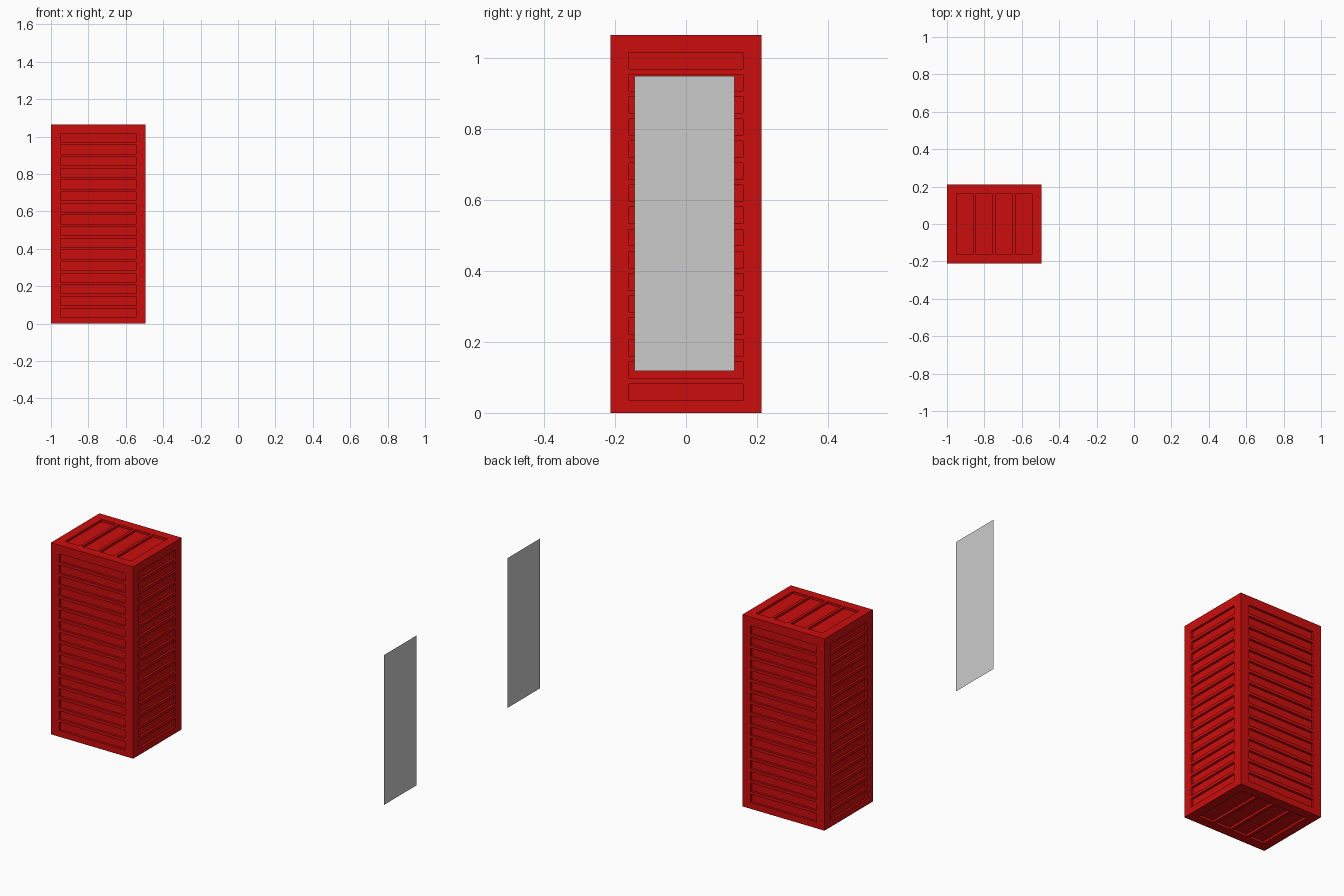
import bpy, bmesh
from mathutils import Vector

if "Cube" in bpy.data.objects:
    bpy.data.objects.remove(bpy.data.objects["Cube"])

X0, X1, Y, H = -1.0, -0.495, 0.2125, 1.065
DEPTH = 0.012


def strips(start, end, count, gap, length):
    """Break points along one edge: margin, strip, gap, strip, ..., margin."""
    size = (end - start - gap * (count - 1)) / count
    pts = [0.0]
    for i in range(count):
        a = start + i * (size + gap)
        pts += [a, a + size]
    return pts + [length]


def add_side(bm, origin, u, v, us, vs):
    """Flat side whose odd grid cells are sunk inwards as slots."""
    o, u, v = Vector(origin), Vector(u), Vector(v)
    inward = -u.cross(v) * DEPTH

    def face(pts):
        bm.faces.new([bm.verts.new(p) for p in pts])

    for i in range(len(us) - 1):
        for j in range(len(vs) - 1):
            c = [o + u * us[i + a] + v * vs[j + b]
                 for a, b in ((0, 0), (1, 0), (1, 1), (0, 1))]
            if i % 2 and j % 2:
                low = [p + inward for p in c]
                face(low)
                for k in range(4):
                    n = (k + 1) % 4
                    face((c[k], c[n], low[n], low[k]))
            else:
                face(c)


def make_object(name, bm):
    mesh = bpy.data.meshes.new(name)
    bm.to_mesh(mesh)
    bm.free()
    obj = bpy.data.objects.new(name, mesh)
    bpy.context.collection.objects.link(obj)
    return obj


# Slotted cabinet
W, D = X1 - X0, 2 * Y
wide = [0, 0.05, W - 0.05, W]
deep = [0, 0.052, D - 0.052, D]
rows = strips(0.035, 1.016, 16, 0.016, H)
cols = strips(0.05, W - 0.05, 4, 0.016, W)

bm = bmesh.new()
add_side(bm, (X0, -Y, 0), (1, 0, 0), (0, 0, 1), wide, rows)    # front
add_side(bm, (X1, Y, 0), (-1, 0, 0), (0, 0, 1), wide, rows)    # back
add_side(bm, (X1, -Y, 0), (0, 1, 0), (0, 0, 1), deep, rows)    # right
add_side(bm, (X0, Y, 0), (0, -1, 0), (0, 0, 1), deep, rows)    # left
add_side(bm, (X0, -Y, H), (1, 0, 0), (0, 1, 0), cols, deep)    # top
add_side(bm, (X1, -Y, 0), (-1, 0, 0), (0, 1, 0), cols, deep)   # bottom
bmesh.ops.remove_doubles(bm, verts=bm.verts, dist=0.0001)
cabinet = make_object("slotted_cabinet", bm)
red = bpy.data.materials.new("red")
red.diffuse_color = (0.6, 0.004, 0.004, 1)
red.use_nodes = True
red.node_tree.nodes["Principled BSDF"].inputs["Base Color"].default_value = red.diffuse_color
cabinet.data.materials.append(red)

# Separate flat panel
bm = bmesh.new()
bm.faces.new([bm.verts.new(p) for p in (
    (1, -0.145, 0.118), (1, 0.137, 0.118), (1, 0.137, 0.95), (1, -0.145, 0.95))])
make_object("flat_panel", bm)
